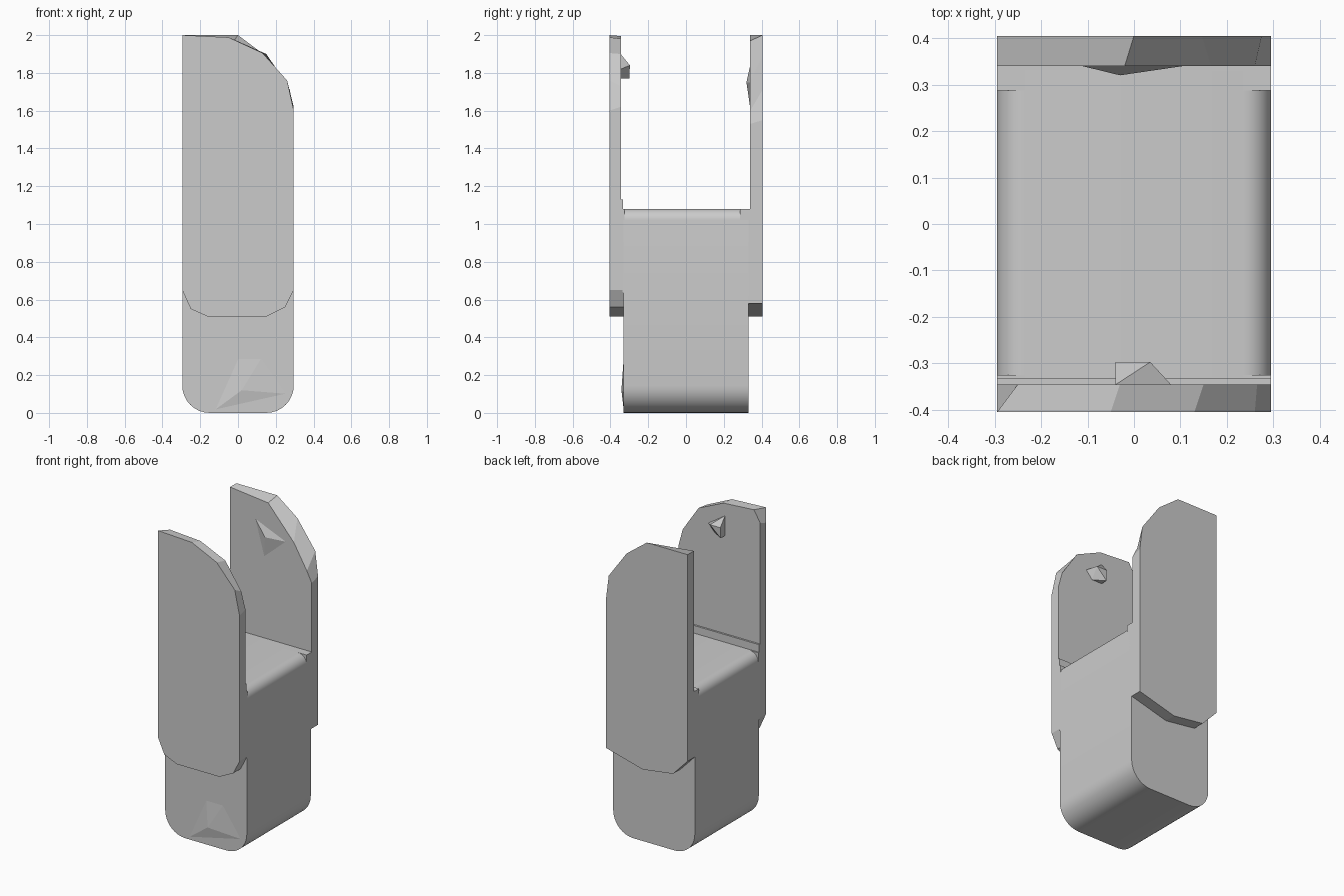
import bpy, bmesh, math

if "Cube" in bpy.data.objects:
    bpy.data.objects.remove(bpy.data.objects["Cube"])

grey = bpy.data.materials.new("plain grey")
grey.use_nodes = True
colour = (0.6, 0.6, 0.6, 1)
grey.diffuse_color = colour
grey.node_tree.nodes["Principled BSDF"].inputs["Base Color"].default_value = colour

W = 0.295


def finish(name, bm):
    bmesh.ops.recalc_face_normals(bm, faces=bm.faces)
    mesh = bpy.data.meshes.new(name)
    bm.to_mesh(mesh)
    bm.free()
    mesh.materials.append(grey)
    ob = bpy.data.objects.new(name, mesh)
    bpy.context.collection.objects.link(ob)
    return ob


def loft(name, front, y0, back, y1):
    """Join two (x, z) outlines lying at y0 and y1."""
    bm = bmesh.new()
    a = [bm.verts.new((x, y0, z)) for x, z in front]
    b = [bm.verts.new((x, y1, z)) for x, z in back]
    bm.faces.new(a)
    bm.faces.new(b)
    for i in range(len(a)):
        j = (i + 1) % len(a)
        bm.faces.new((a[i], a[j], b[j], b[i]))
    return finish(name, bm)


def hull(name, points):
    bm = bmesh.new()
    for p in points:
        bm.verts.new(p)
    bmesh.ops.convex_hull(bm, input=bm.verts)
    return finish(name, bm)


def arc(cx, cz, r, start, steps=8):
    return [(cx + r * math.cos(math.radians(start + 90 * i / steps)),
             cz + r * math.sin(math.radians(start + 90 * i / steps)))
            for i in range(steps + 1)]


# Central block with rounded long edges
low, top = 0.145, 0.06
section = (arc(W - top, 1.08 - top, top, 0) + arc(top - W, 1.08 - top, top, 90)
           + arc(low - W, low, low, 180) + arc(W - low, low, low, 270))
block = loft("central_block", section, -0.33, section, 0.33)
bpy.context.view_layer.objects.active = block
block.select_set(True)
bpy.ops.object.shade_smooth_by_angle(angle=math.radians(35))

# Lower outlines of the plates, from +x to -x
front_low = [(W, 0.65), (0.25, 0.56), (0.15, 0.51), (-0.16, 0.51), (-0.25, 0.55), (-W, 0.65)]
back_low = [(W, 0.58), (0.03, 0.51), (-0.19, 0.54), (-W, 0.65)]

# Front plate, square at one top corner and rounded at the other
front_out = [(-W, 1.9), (-W, 2), (-0.05, 1.988), (0.13, 1.905), (0.26, 1.76), (W, 1.6)]
front_in = [(-W, 1.92), (-0.25, 1.995), (-0.03, 1.98), (0.15, 1.9), (0.265, 1.73), (W, 1.62)]
loft("front_plate", front_low + front_out, -0.405, front_low + front_in, -0.345)

# Back plate with a sloped inner top edge
back_out = [(-W, 2), (0, 2), (0.146, 1.89), (0.275, 1.71), (W, 1.55)]
back_in = [(-W, 2), (-0.02, 1.97), (0.166, 1.76), (0.26, 1.6), (W, 1.53)]
loft("back_plate", back_low + back_in, 0.34, back_low + back_out, 0.405)

# Shoulders joining the plates to the block
front_foot = front_low + [(-W, 1.13), (W, 1.13)]
back_foot = back_low + [(-W, 1.08), (W, 1.08)]
loft("front_shoulder", front_foot, -0.346, front_foot, -0.333)
loft("front_web", front_low, -0.34, front_low, -0.32)
loft("front_seam", [(-W, 0.64), (W, 0.64), (W, 1.08), (-W, 1.08)], -0.335,
     [(-W, 0.64), (W, 0.64), (W, 1.08), (-W, 1.08)], -0.325)
loft("back_shoulder", back_foot, 0.287, back_foot, 0.341)

# Small faceted bumps
hull("front_plate_bump", [(-0.04, -0.297, 1.84), (0.035, -0.297, 1.84), (-0.04, -0.3, 1.77),
                          (-0.04, -0.346, 1.9), (0.08, -0.346, 1.82),
                          (-0.04, -0.346, 1.77), (0.035, -0.346, 1.77)])
hull("back_plate_bump", [(-0.12, 0.342, 1.85), (0.12, 0.342, 1.75),
                         (-0.05, 0.342, 1.6), (-0.03, 0.32, 1.75)])
hull("block_bump", [(-0.13, -0.329, 0.01), (-0.05, -0.329, 0.18), (0, -0.329, 0.3),
                    (0.13, -0.329, 0.3), (0.27, -0.329, 0.1), (0.02, -0.342, 0.12)])
